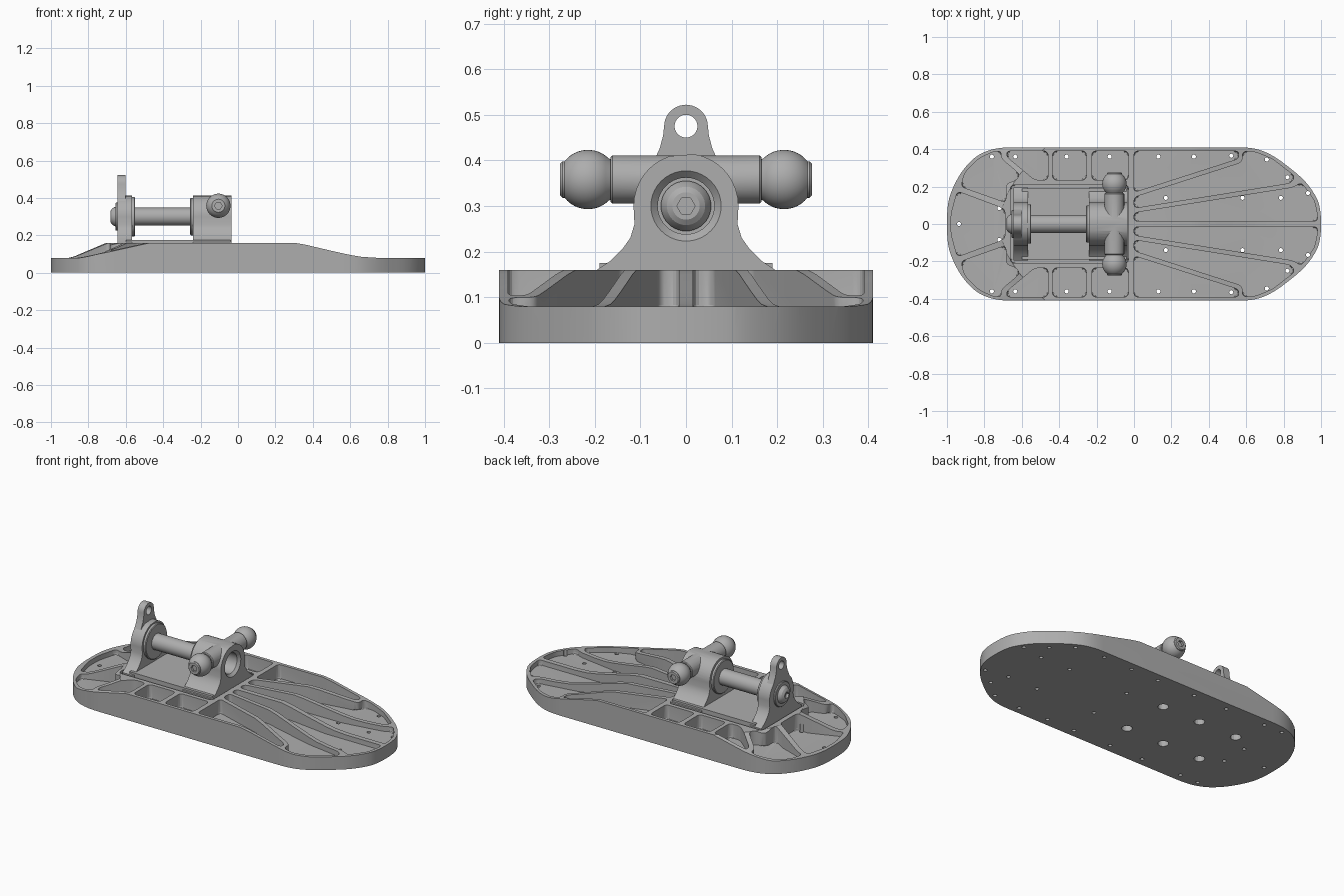
import bpy, bmesh
from math import sin, cos, pi, radians
from mathutils import Vector

if "Cube" in bpy.data.objects:
    bpy.data.objects.remove(bpy.data.objects["Cube"], do_unlink=True)

metal = bpy.data.materials.new("grey metal")
metal.use_nodes = True
metal.diffuse_color = (0.42, 0.42, 0.42, 1)
metal.node_tree.nodes["Principled BSDF"].inputs["Base Color"].default_value = (0.42, 0.42, 0.42, 1)
parts = []


def make(name, bm):
    bmesh.ops.recalc_face_normals(bm, faces=bm.faces[:])
    mesh = bpy.data.meshes.new(name)
    bm.to_mesh(mesh)
    bm.free()
    obj = bpy.data.objects.new(name, mesh)
    bpy.context.collection.objects.link(obj)
    return obj


def part(obj):
    parts.append(obj)
    return obj


def prism_mesh(pts, a, b, axis="z"):
    """Extrude a 2D outline along z (x, y points) or x (y, z points)."""
    bm = bmesh.new()
    place = (lambda p, d: (p[0], p[1], d)) if axis == "z" else (lambda p, d: (d, p[0], p[1]))
    low = [bm.verts.new(place(p, a)) for p in pts]
    high = [bm.verts.new(place(p, b)) for p in pts]
    bm.faces.new(low)
    bm.faces.new(high)
    for i in range(len(pts)):
        j = (i + 1) % len(pts)
        bm.faces.new((low[i], low[j], high[j], high[i]))
    return bm


def bevel_bottom(bm, z, size, segments):
    edges = [e for e in bm.edges if all(abs(v.co.z - z) < 1e-5 for v in e.verts)]
    bmesh.ops.bevel(bm, geom=edges, offset=size, segments=segments, profile=0.5,
                    affect="EDGES", clamp_overlap=False)


def lathe(name, profile, axis, centre, steps=40, sign=1):
    """Revolve (radius, distance) points about the x, y or z axis."""
    bm = bmesh.new()

    def at(r, d, t):
        u, v, d = r * cos(t), r * sin(t), d * sign
        local = {"x": (d, u, v), "y": (u, d, v), "z": (u, v, d)}[axis]
        return Vector(local) + Vector(centre)
    rings = [[bm.verts.new(at(r, d, 2 * pi * i / steps)) for i in range(steps)]
             for r, d in profile]
    for a, b in zip(rings, rings[1:]):
        for i in range(steps):
            j = (i + 1) % steps
            bm.faces.new((a[i], a[j], b[j], b[i]))
    bm.faces.new(rings[0])
    bm.faces.new(rings[-1])
    return make(name, bm)


def rod(name, r, a, b, axis, centre, chamfer=0.0, steps=40):
    ends = [(r, a), (r, b)]
    if chamfer:
        ends = [(r - chamfer, a), (r, a + chamfer), (r, b - chamfer), (r - chamfer, b)]
    return lathe(name, ends, axis, centre, steps)


def boolean(obj, other, operation="DIFFERENCE"):
    mod = obj.modifiers.new("cut", "BOOLEAN")
    mod.operation, mod.solver, mod.object = operation, "EXACT", other
    bpy.context.view_layer.objects.active = obj
    bpy.ops.object.modifier_apply(modifier=mod.name)
    bpy.data.objects.remove(other, do_unlink=True)


def rounded(pts, r, n=5):
    out = []
    for i, p in enumerate(pts):
        p, a, b = Vector(p), Vector(pts[i - 1]), Vector(pts[(i + 1) % len(pts)])
        s = p + (a - p).normalized() * min(r, 0.45 * (a - p).length)
        e = p + (b - p).normalized() * min(r, 0.45 * (b - p).length)
        for k in range(n + 1):
            t = k / n
            out.append(s * (1 - t) ** 2 + p * 2 * t * (1 - t) + e * t * t)
    return out


def mirrored(half):
    return half + [(x, -y) for x, y in reversed(half)]


# Base plate outline
outline = mirrored([(-1, 0.07), (-0.985, 0.16), (-0.925, 0.28), (-0.84, 0.37), (-0.73, 0.41),
                    (0.64, 0.41), (0.75, 0.365), (0.915, 0.235), (0.985, 0.13), (1, 0.05)])
bm = prism_mesh(rounded(outline, 0.08), 0, 0.16)
bevel_bottom(bm, 0, 0.007, 1)
plate = part(make("base_plate", bm))

# Sloping ends: cut away everything above a lofted height surface
bm = bmesh.new()
rows = []
for k in range(13):
    y = -0.5 + k / 12
    t = min(1, (abs(y) / 0.41) ** 2)
    u0, u1 = -0.92 + 0.1 * t, -0.72 + 0.25 * t
    line = [(-1.1, 0.08), (u0, 0.08), (u0 + 0.03, 0.087), (u1, 0.158), (u1 + 0.06, 0.2),
            (0.2, 0.2), (0.28, 0.164), (0.36, 0.15), (0.5, 0.117), (0.6, 0.095),
            (0.66, 0.085), (0.74, 0.08), (1.1, 0.08)]
    rows.append([[bm.verts.new((x, y, z)) for z in (h, 0.4)] for x, h in line])
for a, b in zip(rows, rows[1:]):
    for i in range(len(a) - 1):
        for s in (0, 1):
            bm.faces.new((a[i][s], a[i + 1][s], b[i + 1][s], b[i][s]))
    for i in (0, -1):
        bm.faces.new((a[i][0], b[i][0], b[i][1], a[i][1]))
for row in (rows[0], rows[-1]):
    for p, q in zip(row, row[1:]):
        bm.faces.new((p[0], q[0], q[1], p[1]))
bmesh.ops.triangulate(bm, faces=bm.faces[:])
boolean(plate, make("slope_cutter", bm))

# Pockets between the ribs
FLOOR = [(-0.75, 0.05), (-0.65, 0.075), (0.3, 0.075), (0.6, 0.05)]


def floor_height(x):
    if x <= FLOOR[0][0]:
        return FLOOR[0][1]
    for (xa, za), (xb, zb) in zip(FLOOR, FLOOR[1:]):
        if x <= xb:
            return za + (zb - za) * (x - xa) / (xb - xa)
    return FLOOR[-1][1]


def pocket(pts, follow=True):
    bm = prism_mesh(rounded(pts, 0.025), 0.05, 0.3)
    bevel_bottom(bm, 0.05, 0.008, 2)
    if follow:
        for x, _ in FLOOR:
            bmesh.ops.bisect_plane(bm, geom=bm.verts[:] + bm.edges[:] + bm.faces[:],
                                   plane_co=(x, 0, 0), plane_no=(1, 0, 0))
        for v in bm.verts:
            if v.co.z < 0.1:
                v.co.z += floor_height(v.co.x) - 0.05
    boolean(plate, make("pocket_cutter", bm))


side_pockets = [
    [(-0.225, 0.235), (-0.03, 0.235), (-0.03, 0.39), (-0.225, 0.39)],
    [(-0.435, 0.235), (-0.255, 0.235), (-0.255, 0.39), (-0.435, 0.39)],
    [(-0.68, 0.39), (-0.68, 0.36), (-0.53, 0.235), (-0.46, 0.235), (-0.46, 0.39)],
    [(-0.925, 0.2), (-0.905, 0.275), (-0.83, 0.35), (-0.75, 0.388), (-0.71, 0.388),
     (-0.71, 0.35), (-0.61, 0.265), (-0.63, 0.235), (-0.685, 0.215), (-0.685, 0.115)],
    [(0, 0.17), (0.56, 0.35), (0.56, 0.39), (0, 0.39)],
    [(0, 0.085), (0.84, 0.22), (0.86, 0.255), (0.74, 0.348), (0.64, 0.388), (0.58, 0.388),
     (0.58, 0.33), (0, 0.143)],
    [(0, 0.015), (0.98, 0.015), (0.98, 0.05), (0.965, 0.125), (0.895, 0.222), (0.85, 0.195),
     (0, 0.06)],
]
for pts in side_pockets:
    for s in (1, -1):
        pocket([(x, s * y) for x, y in pts])
pocket(mirrored([(-0.978, 0.05), (-0.945, 0.175), (-0.69, 0.08)]))
pocket(mirrored([(-0.66, 0.21), (-0.03, 0.21)]), follow=False)

# Small screw holes through the floors and six bolt holes under the bracket
screws = [(-0.76, 0.36), (-0.635, 0.36), (-0.36, 0.36), (-0.13, 0.36), (0.13, 0.36),
          (0.32, 0.36), (0.52, 0.365), (0.71, 0.345), (0.82, 0.25), (0.93, 0.165),
          (0.785, 0.14), (0.58, 0.14), (0.17, 0.14), (-0.72, 0.085)]
holes = [(x, y, 0.011) for x, y in screws] + [(x, 0.155, 0.03) for x in (-0.6, -0.34, -0.08)]
holes = [(x, s * y, r) for x, y, r in holes for s in (1, -1)] + [(-0.935, 0, 0.011)]
for x, y, r in holes:
    boolean(plate, rod("hole_cutter", r, -0.05, 0.1, "z", (x, y, 0), steps=16))

# Bracket: bed, flared upright and flared pillar
part(make("bracket_bed", prism_mesh(mirrored([(-0.6, 0.19), (-0.04, 0.19)]), 0.05, 0.175)))
AX = 0.3
flare = [(0.195, 0.05), (0.195, 0.16), (0.165, 0.18), (0.14, 0.205), (0.122, 0.23), (0.113, 0.26)]
flare += [(0.115 * cos(t), AX + 0.115 * sin(t)) for t in [radians(9 * i) for i in range(10)]]
section = flare + [(-y, z) for y, z in reversed(flare[:-1])]
upright = part(make("upright", prism_mesh(section, -0.645, -0.567, "x")))
pillar = part(make("pillar", prism_mesh(section, -0.24, -0.035, "x")))
CX, CZ = -0.105, 0.358
boolean(pillar, rod("cross_tube", 0.053, -0.165, 0.165, "y", (CX, 0, CZ), 0.004), "UNION")
boolean(pillar, lathe("bore_cutter", [(0.062, -0.2), (0.062, -0.05), (0.077, -0.035), (0.077, 0)],
                      "x", (0, 0, AX)))

# Lifting ear with an eye
ear = [(0.085, 0.37), (0.07, 0.4), (0.058, 0.425), (0.05, 0.455)]
ear += [(0.048 * cos(t), 0.475 + 0.047 * sin(t)) for t in [radians(15 * i) for i in range(7)]]
ear = part(make("lifting_ear", prism_mesh(ear + [(-y, z) for y, z in reversed(ear[:-1])],
                                          -0.645, -0.602, "x")))
boolean(ear, rod("eye_cutter", 0.025, -0.7, -0.5, "x", (0, 0, 0.475)))

# Shaft with its collars and end screws
part(rod("shaft", 0.048, -0.6, -0.18, "x", (0, 0, AX)))
part(rod("rear_collar", 0.105, -0.57, -0.55, "x", (0, 0, AX), 0.004))
part(rod("front_collar", 0.1, -0.256, -0.236, "x", (0, 0, AX), 0.004))
part(rod("screw_washer", 0.075, -0.655, -0.64, "x", (0, 0, AX), 0.003))
for name, x, s in (("rear_screw", -0.65, -1), ("front_screw", -0.19, 1)):
    screw = part(lathe(name, [(0.055, 0), (0.05, 0.012), (0.042, 0.024), (0.03, 0.032)],
                       "x", (x, 0, AX), sign=s))
    boolean(screw, lathe("hex_cutter", [(0.02, 0.015), (0.02, 0.06)], "x", (x, 0, AX), 6, s))

# Ball studs on both ends of the cross tube
ball = [(0.065 * sin(t), 0.215 - 0.065 * cos(t)) for t in [radians(46 + 8 * i) for i in range(13)]]
stud = [(0.035, 0.15)] + ball + [(0.037, 0.262), (0.04, 0.264), (0.04, 0.271), (0.035, 0.276)]
for name, s in (("back_ball_stud", 1), ("front_ball_stud", -1)):
    obj = part(lathe(name, stud, "y", (CX, 0, CZ), sign=s))
    boolean(obj, lathe("hex_cutter", [(0.02, 0.262), (0.02, 0.3)], "y", (CX, 0, CZ), 6, s))

# Shading and colour
for obj in parts:
    obj.data.materials.clear()
    obj.data.materials.append(metal)
    for f in obj.data.polygons:
        f.material_index = 0
    bpy.ops.object.select_all(action="DESELECT")
    obj.select_set(True)
    bpy.context.view_layer.objects.active = obj
    bpy.ops.object.shade_smooth_by_angle(angle=radians(20))
